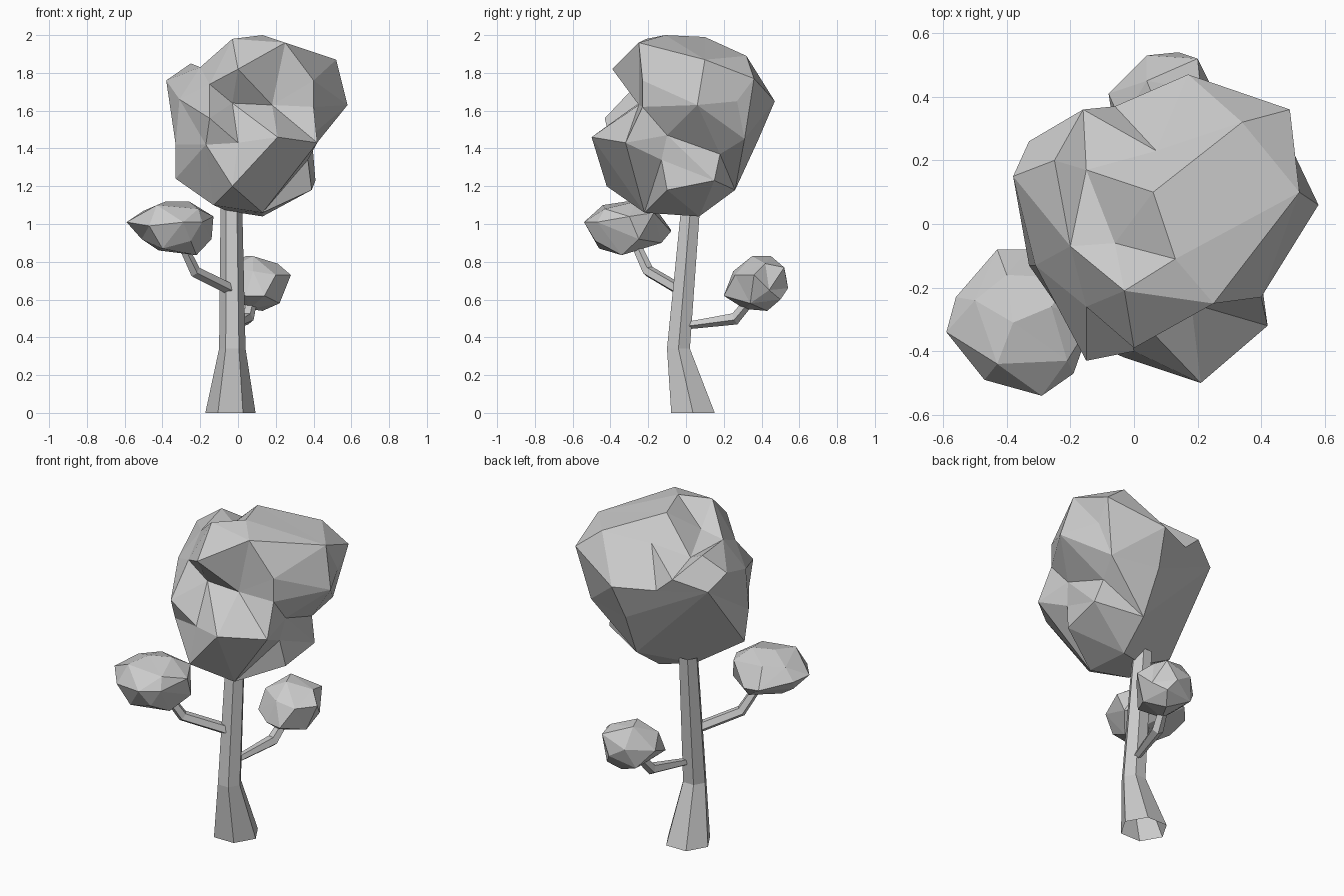
import bpy
import bmesh
from mathutils import Vector

default_cube = bpy.data.objects.get("Cube")
if default_cube:
    bpy.data.objects.remove(default_cube, do_unlink=True)

# One plain material for the whole tree
grey = bpy.data.materials.new("plain_grey")
grey.use_nodes = True
colour = (0.6, 0.6, 0.6, 1)
grey.diffuse_color = colour
grey.node_tree.nodes["Principled BSDF"].inputs["Base Color"].default_value = colour


def finish(name, bm):
    """Turn a bmesh into a flat-shaded object with the shared material."""
    bmesh.ops.recalc_face_normals(bm, faces=bm.faces[:])
    mesh = bpy.data.meshes.new(name)
    bm.to_mesh(mesh)
    bm.free()
    mesh.materials.append(grey)
    obj = bpy.data.objects.new(name, mesh)
    bpy.context.scene.collection.objects.link(obj)
    return obj


def leaf_clump(name, centre, corners):
    """Craggy ball: corners are joined up as if they lay on a sphere around
    the centre, then moved to their true places, so dents are kept."""
    centre = Vector(centre)
    bm = bmesh.new()
    true_place = {}
    for corner in corners:
        place = Vector(corner)
        vert = bm.verts.new((place - centre).normalized())
        true_place[vert] = place
    bmesh.ops.convex_hull(bm, input=bm.verts[:])
    for vert, place in true_place.items():
        vert.co = place
    return finish(name, bm)


def limb(name, stations, sides, upright=False):
    """Open tapered tube through (centre, radius) stations."""
    bm = bmesh.new()
    centres = [Vector(c) for c, r in stations]
    rings = []
    for i, (centre, radius) in enumerate(stations):
        along = centres[min(i + 1, len(centres) - 1)] - centres[max(i - 1, 0)]
        if upright:
            along = Vector((0, 0, 1))
        turn = Vector((0, 0, 1)).rotation_difference(along)
        ring = bmesh.ops.create_circle(bm, segments=sides, radius=radius)["verts"]
        for v in ring:
            # corners of each ring point sideways along x
            flat = Vector((v.co.y, -v.co.x, 0))
            v.co = centres[i] + turn @ flat
        rings.append(ring)
    for lower, upper in zip(rings, rings[1:]):
        for k in range(sides):
            n = (k + 1) % sides
            bm.faces.new((lower[k], lower[n], upper[n], upper[k]))
    return finish(name, bm)


# Trunk with a flared foot
limb("trunk", [((-.04, .037, 0), .133), ((-.03, -.04, .34), .07),
               ((-.035, .027, 1.12), .057)], 6, upright=True)

# Side branches
limb("front_branch", [((-.03, -.03, .65), .032), ((-.23, -.2, .75), .032),
                      ((-.3, -.27, .9), .026)], 5)
limb("back_branch", [((-.02, -.02, .46), .02), ((.05, .26, .5), .034),
                     ((.08, .36, .62), .026)], 5)

# Main crown
leaf_clump("crown", (.08, 0, 1.5), [
    # top, with a dip towards the left shoulder
    (.25, -.25, 1.96), (.13, -.11, 2), (.06, .1, 1.99), (-.06, -.06, 1.86),
    (-.03, -.21, 1.98), (.34, .32, 1.89), (-.15, .17, 1.8), (-.25, .2, 1.85),
    (-.2, -.07, 1.83), (-.38, .15, 1.76), (.07, .23, 1.85),
    # upper front and sides
    (0, -.39, 1.82), (.4, -.23, 1.76), (.52, .1, 1.87), (.49, .36, 1.77),
    (.58, .06, 1.63), (-.31, -.13, 1.66), (-.15, -.26, 1.74),
    # back
    (.17, .47, 1.65), (-.06, .37, 1.65), (-.16, .36, 1.74), (-.33, .26, 1.67),
    (.14, .38, 1.44), (.42, .31, 1.45), (.48, .27, 1.65),
    # waist
    (.4, -.23, 1.62), (.18, -.25, 1.63), (-.03, -.25, 1.64),
    (.39, -.1, 1.47), (.37, -.13, 1.34), (.37, .18, 1.37),
    # front bulge
    (-.15, -.43, 1.56), (.21, -.5, 1.46), (.42, -.32, 1.43), (0, -.4, 1.43),
    (-.17, -.36, 1.42), (-.33, -.13, 1.42),
    # underside
    (-.03, -.42, 1.2), (.39, -.1, 1.18), (.41, .15, 1.23), (-.33, -.09, 1.24),
    (-.13, -.2, 1.1), (.13, -.22, 1.06), (.13, .07, 1.04), (-.06, 0, 1.07),
    (.15, .26, 1.18)])

# Small leaf clump on the front branch
leaf_clump("front_leaf_clump", (-.36, -.3, .98), [
    # top
    (-.5, -.24, 1.07), (-.43, -.44, 1.1), (-.21, -.43, 1.08), (-.38, -.31, 1.12),
    (-.26, -.26, 1.12), (-.4, -.16, 1.08), (-.2, -.17, 1.06),
    # rim
    (-.59, -.34, 1.01), (-.56, -.23, 1), (-.43, -.08, .97), (-.33, -.08, .96),
    (-.13, -.3, 1.04), (-.19, -.47, 1.01), (-.29, -.54, 1.01), (-.47, -.49, .99),
    # underside
    (-.14, -.25, .92), (-.22, -.34, .835), (-.42, -.32, .86), (-.51, -.3, .92),
    (-.4, -.46, .87), (-.25, -.48, .91), (-.33, -.13, .9)])

# Small leaf clump on the back branch
leaf_clump("back_leaf_clump", (.1, .37, .69), [
    # top
    (.04, .45, .83), (.08, .35, .83), (.21, .42, .79), (.08, .25, .75),
    (-.04, .32, .77), (.2, .26, .73),
    # sides
    (.28, .36, .73), (.24, .44, .65), (.14, .2, .62), (.04, .22, .62),
    (.04, .53, .72), (.14, .54, .66), (.2, .52, .77), (-.08, .41, .7),
    (-.06, .28, .65),
    # underside
    (.22, .34, .58), (.13, .43, .54), (.06, .31, .55), (0, .48, .6),
    (.18, .5, .6)])
